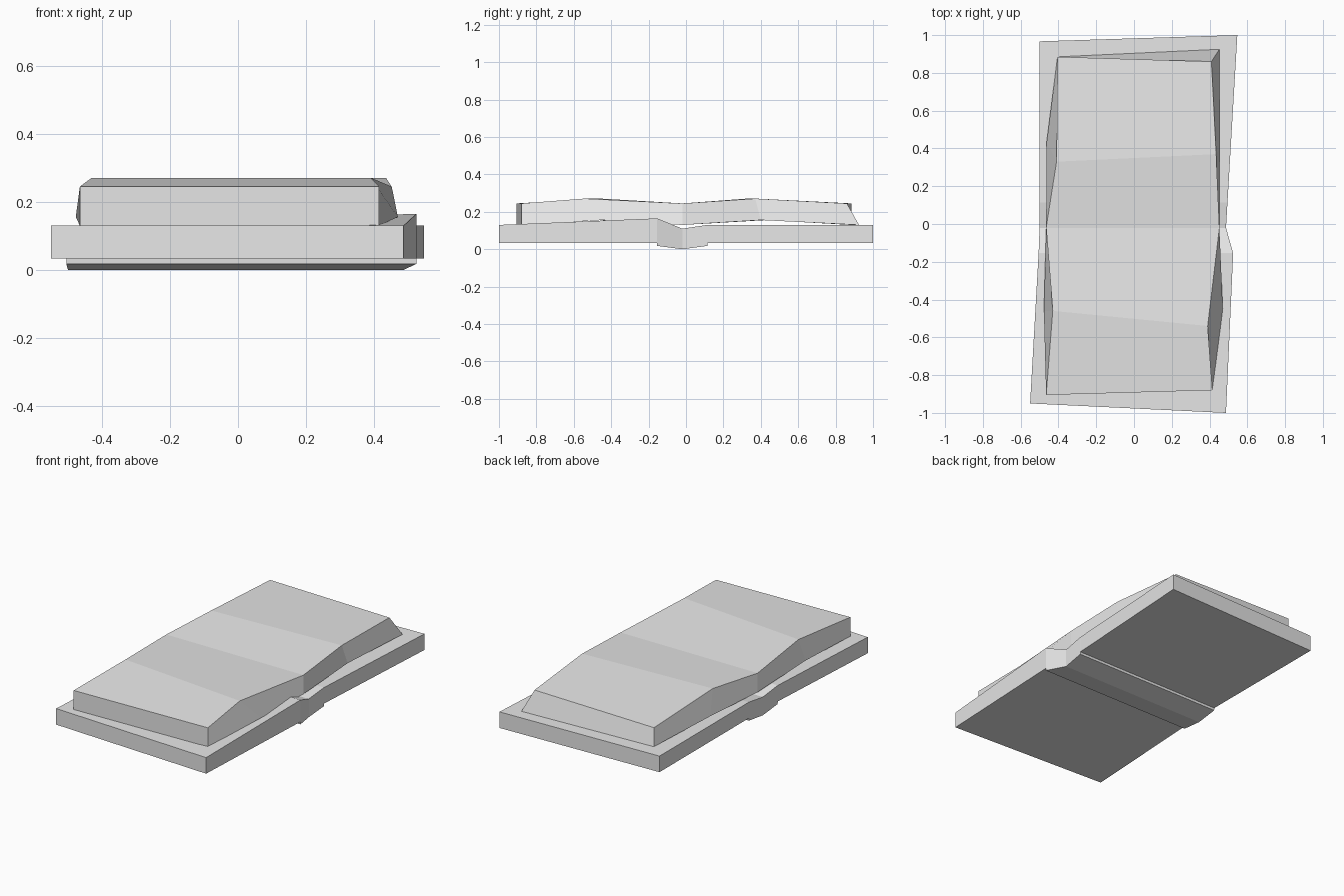
import bpy
import bmesh

default_cube = bpy.data.objects.get("Cube")
if default_cube:
    bpy.data.objects.remove(default_cube, do_unlink=True)


def make_material(name, colour):
    material = bpy.data.materials.new(name)
    material.use_nodes = True
    material.diffuse_color = colour
    for node in material.node_tree.nodes:
        if node.type == 'BSDF_PRINCIPLED':
            node.inputs["Base Color"].default_value = colour
    return material


grey = make_material("light grey", (0.8, 0.8, 0.8, 1))


def loft(name, sections, material):
    """Skin a closed solid over matching cross-sections, flat shaded."""
    bm = bmesh.new()
    rings = [[bm.verts.new(point) for point in section] for section in sections]
    for near, far in zip(rings, rings[1:]):
        count = len(near)
        for i in range(count):
            j = (i + 1) % count
            bm.faces.new((near[i], near[j], far[j], far[i]))
    bm.faces.new(rings[0])
    bm.faces.new(rings[-1])
    bmesh.ops.recalc_face_normals(bm, faces=bm.faces)
    mesh = bpy.data.meshes.new(name)
    bm.to_mesh(mesh)
    bm.free()
    mesh.materials.append(material)
    obj = bpy.data.objects.new(name, mesh)
    bpy.context.collection.objects.link(obj)
    return obj


# Cover: two flat boards joined by a sagging spine with a step on each side
board_low, spine_low, top = 0.033, 0.018, 0.13


def cover_section(left, right, low, left_top=top, right_top=top):
    return [(*left, low), (*right, low), (*right, right_top), (*left, left_top)]


front_left, front_right = (-0.505, -0.155), (0.525, -0.155)
back_left, back_right = (-0.5, 0.115), (0.495, 0.115)
step = 0.001


def shifted(point, offset):
    return (point[0], point[1] + offset)


loft("cover", [
    cover_section((-0.55, -0.95), (0.487, -1), board_low),
    cover_section(front_left, front_right, board_low, top, 0.165),
    cover_section(shifted(front_left, step), shifted(front_right, step),
                  spine_low, top, 0.165),
    cover_section((-0.5, -0.02), (0.487, -0.02), 0, 0.11, 0.11),
    cover_section(shifted(back_left, -step), shifted(back_right, -step), spine_low),
    cover_section(back_left, back_right, board_low),
    cover_section((-0.5, 0.967), (0.547, 1), board_low),
], grey)


# Page block: two gently arched halves meeting in a valley over the spine
page_low, page_top, arch = 0.13, 0.245, 0.026


def page_section(left_low, right_low, right_top, left_top, rise=0):
    return [(*left_low, page_low + rise), (*right_low, page_low + rise),
            (*right_top, page_top + rise), (*left_top, page_top + rise)]


def upright_section(left, right):
    return page_section(left, right, right, left)


loft("pages", [
    upright_section((-0.465, -0.905), (0.415, -0.88)),
    page_section((-0.477, -0.46), (0.47, -0.45), (0.39, -0.54), (-0.43, -0.46), arch),
    upright_section((-0.465, -0.02), (0.452, -0.02)),
    page_section((-0.463, 0.43), (0.452, 0.4), (0.435, 0.37), (-0.41, 0.33), arch),
    page_section((-0.405, 0.885), (0.452, 0.925), (0.41, 0.86), (-0.405, 0.885)),
], grey)
